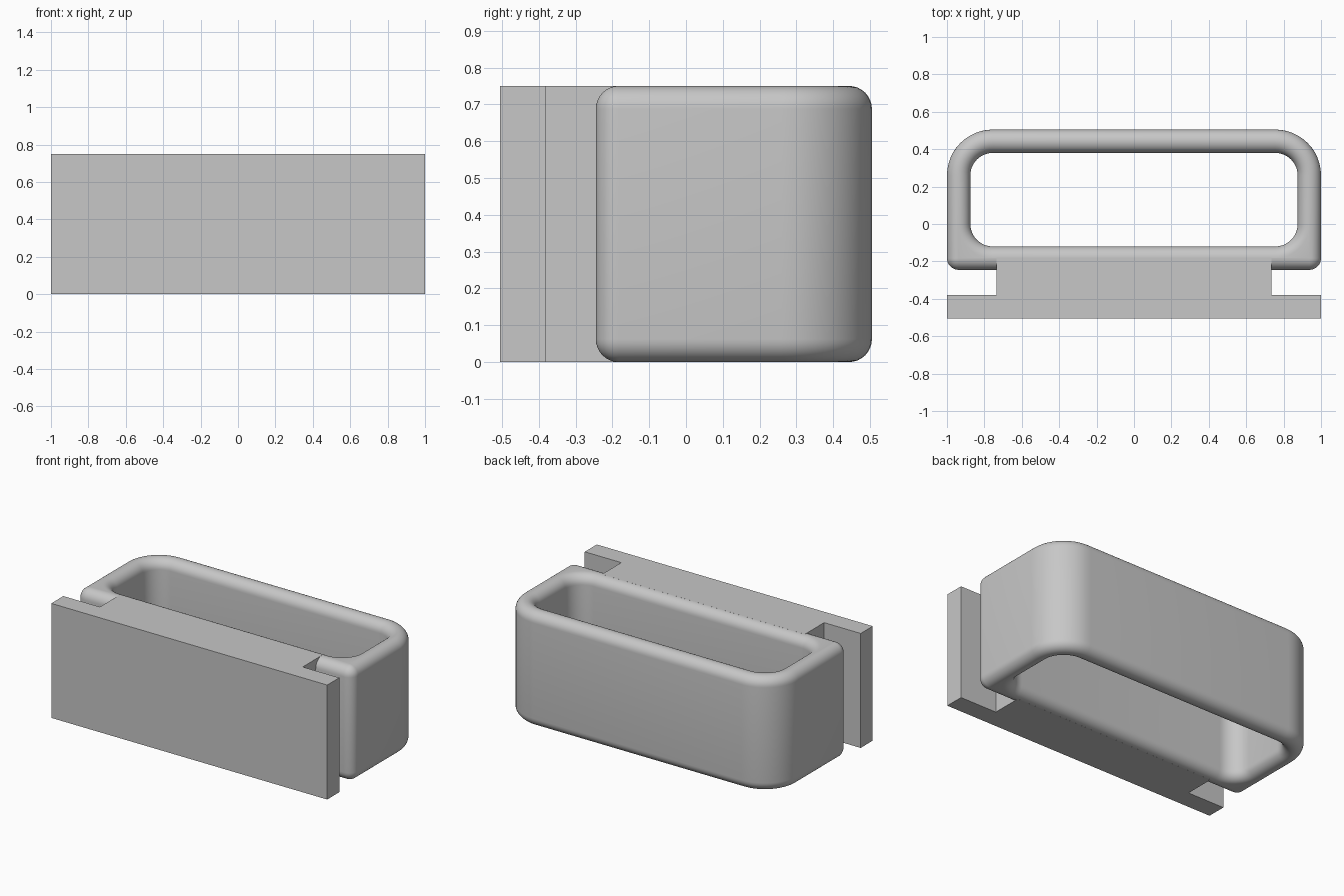
import bpy, bmesh, math

cube = bpy.data.objects.get("Cube")
if cube:
    bpy.data.objects.remove(cube, do_unlink=True)

HEIGHT = 0.75
WALL = 0.125
ROUND = WALL / 2

grey = bpy.data.materials.new("plain_grey")
grey.use_nodes = True
colour = (0.57, 0.57, 0.57, 1)
grey.diffuse_color = colour
grey.node_tree.nodes["Principled BSDF"].inputs["Base Color"].default_value = colour


def finish(bm, name):
    bmesh.ops.remove_doubles(bm, verts=bm.verts, dist=0.0005)
    bmesh.ops.recalc_face_normals(bm, faces=bm.faces)
    mesh = bpy.data.meshes.new(name)
    bm.to_mesh(mesh)
    bm.free()
    mesh.materials.append(grey)
    obj = bpy.data.objects.new(name, mesh)
    bpy.context.collection.objects.link(obj)
    return obj


def outline(half_x, front, back, r_front, r_back, steps=12):
    """Rounded rectangle, counter-clockwise from the back left corner."""
    corners = [(1, back, r_back, 0), (-1, back, r_back, 90),
               (-1, front, r_front, 180), (1, front, r_front, 270)]
    points = []
    for side, y, r, start in corners:
        cx = side * (half_x - r)
        cy = y - r if y == back else y + r
        for i in range(steps + 1):
            a = math.radians(start + 90 * i / steps)
            points.append((cx + r * math.cos(a), cy + r * math.sin(a)))
    return points


def outer(inset):
    return outline(1 - inset, -0.245 + inset, 0.505 - inset,
                   ROUND - inset, 0.245 - inset)


def inner(inset):
    grow = WALL - inset
    return outline(1 - grow, -0.245 + grow, 0.505 - grow,
                   0.12 + inset, 0.12 + inset)


# Rounded hollow loop: outlines lofted around the wall section
def rounded_loop():
    bm = bmesh.new()
    arc = [math.radians(90 * i / 8) for i in range(9)]
    rise = [(ROUND * (1 - math.cos(a)), ROUND * (1 - math.sin(a))) for a in arc]
    bottom = [(i, z) for i, z in reversed(rise)]
    top = [(i, HEIGHT - z) for i, z in rise]
    section = [(outer(i), z) for i, z in bottom + top]
    section += [(inner(i), HEIGHT - z) for i, z in reversed(rise)]
    section += [(inner(i), z) for i, z in rise]
    rings = [[bm.verts.new((x, y, z)) for x, y in pts] for pts, z in section]
    count = len(rings[0])
    for a, b in zip(rings, rings[1:] + rings[:1]):
        for k in range(count):
            n = (k + 1) % count
            bm.faces.new((a[k], a[n], b[n], b[k]))
    return finish(bm, "rounded_loop")


# Front plate and its web, one T profile pulled upward
def front_plate():
    bm = bmesh.new()
    half = [(1, -0.505), (1, -0.38), (0.735, -0.38), (0.735, -0.18)]
    profile = half + [(-x, y) for x, y in reversed(half)]
    face = bm.faces.new([bm.verts.new((x, y, 0)) for x, y in profile])
    pulled = bmesh.ops.extrude_face_region(bm, geom=[face], use_keep_orig=True)
    verts = [v for v in pulled["geom"] if isinstance(v, bmesh.types.BMVert)]
    bmesh.ops.translate(bm, verts=verts, vec=(0, 0, HEIGHT))
    return finish(bm, "front_plate")


front_plate()
loop = rounded_loop()
bpy.ops.object.select_all(action='DESELECT')
loop.select_set(True)
bpy.context.view_layer.objects.active = loop
bpy.ops.object.shade_smooth_by_angle(angle=math.radians(40))
